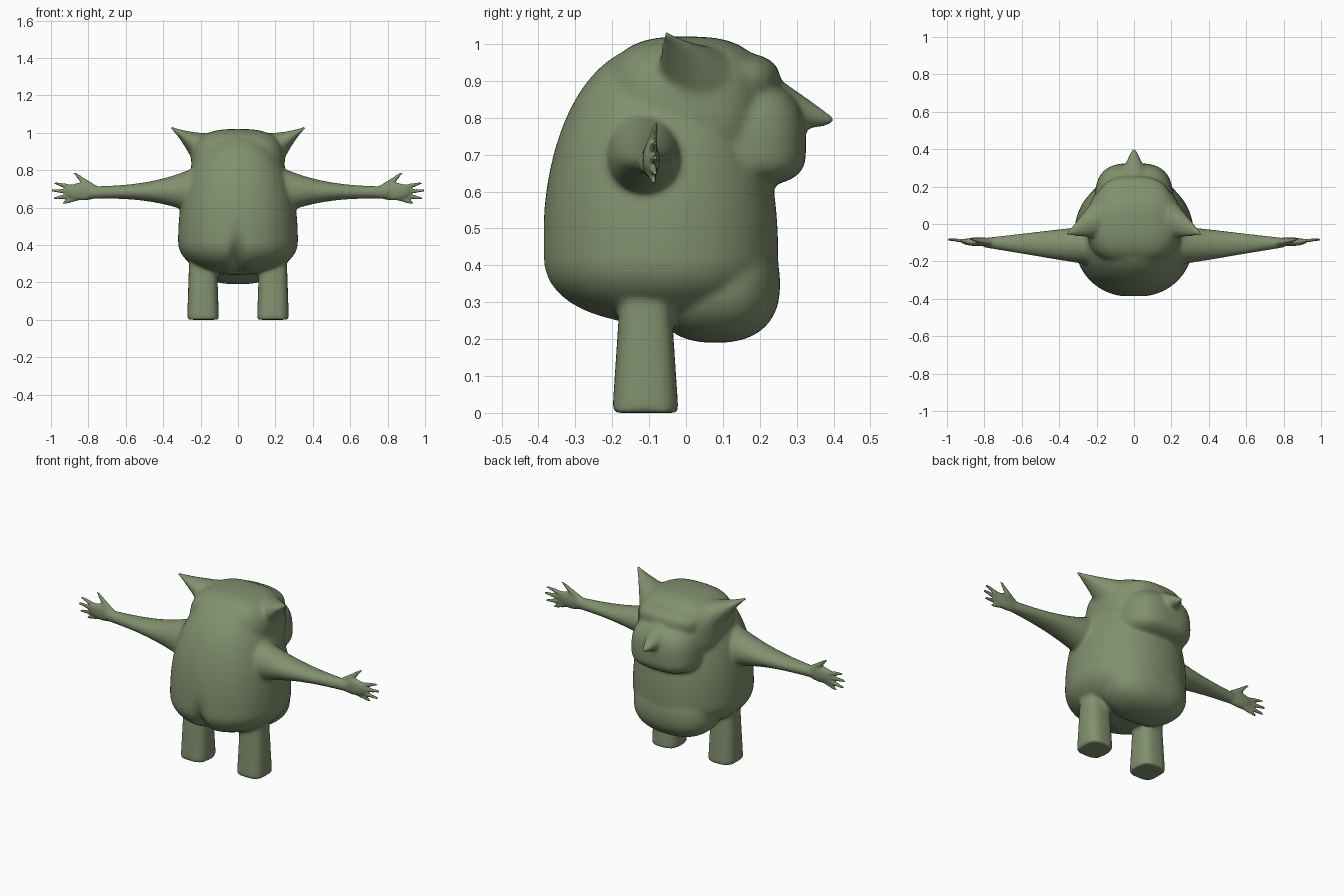
import bpy, bmesh, math
from mathutils import Vector

default_cube = bpy.data.objects.get("Cube")
if default_cube:
    bpy.data.objects.remove(default_cube)

# One olive colour for the whole skin
olive = (0.22, 0.28, 0.155, 1)
skin = bpy.data.materials.new("olive skin")
skin.use_nodes = True
skin.diffuse_color = olive
shader = skin.node_tree.nodes["Principled BSDF"]
shader.inputs["Base Color"].default_value = olive
shader.inputs["Roughness"].default_value = 0.7

form = bmesh.new()


def blob(center, radius, power, below=None):
    """Rounded mass; a separate radius below the centre makes it egg shaped."""
    made = bmesh.ops.create_icosphere(form, subdivisions=5, radius=1)
    for vert in made["verts"]:
        direction = vert.co.copy()
        size = sum(abs(part) ** power for part in direction) ** (-1 / power)
        scale = Vector(radius)
        if below and direction.z < 0:
            scale.z = below
        vert.co = Vector(center) + direction * size * scale


def limb(start, end, wide, tall, curve=1, power=2, steps=16, sides=24):
    """Tapering limb; wide and tall give the first and last half thickness."""
    start, end = Vector(start), Vector(end)
    along = (end - start).normalized()
    guide = Vector((1, 0, 0)) if abs(along.y) > abs(along.x) + abs(along.z) else Vector((0, 1, 0))
    across = (guide - along * guide.dot(along)).normalized()
    upward = along.cross(across)
    rings = []
    for step in range(steps + 1):
        t = step / steps
        taper = (1 - t) ** curve
        half_wide = wide[1] + (wide[0] - wide[1]) * (1 - t)
        half_tall = tall[1] + (tall[0] - tall[1]) * taper
        ring = []
        for side in range(sides):
            angle = math.tau * side / sides
            c, s = math.cos(angle), math.sin(angle)
            size = (abs(c) ** power + abs(s) ** power) ** (-1 / power)
            offset = across * c * half_wide + upward * s * half_tall
            ring.append(form.verts.new(start.lerp(end, t) + offset * size))
        rings.append(ring)
    form.faces.new(rings[0])
    form.faces.new(rings[-1])
    for lower, upper in zip(rings, rings[1:]):
        for side in range(sides):
            form.faces.new((lower[side - 1], lower[side], upper[side], upper[side - 1]))


# Leg
limb((0.187, -0.11, 0), (0.187, -0.11, 0.3), wide=(0.09, 0.07), tall=(0.085, 0.075), power=3)

# Arm and palm
limb((0.2, -0.115, 0.69), (0.8, -0.1, 0.68), wide=(0.11, 0.025), tall=(0.14, 0.033), curve=2.7)
blob((0.83, -0.095, 0.685), (0.09, 0.023, 0.047), power=2.2)

# Fingers fan out from the wrist
wrist = Vector((0.78, -0.1, 0.68))
for finger, length in enumerate((0.21, 0.22, 0.21, 0.17)):
    angle = 0.25 - 0.2 * finger
    reach = Vector((math.cos(angle), 0.08, math.sin(angle))) * length
    limb(wrist, wrist + reach, wide=(0.02, 0.006), tall=(0.02, 0.006), curve=0.7)

# Thumb
limb((0.77, -0.1, 0.69), (0.88, -0.08, 0.79), wide=(0.02, 0.005), tall=(0.03, 0.005))

# Ear
limb((0.16, 0.03, 0.9), (0.36, -0.055, 1.03), wide=(0.12, 0.006), tall=(0.11, 0.006), curve=1.4)

# Paired parts are repeated on the other side
bmesh.ops.mirror(form, geom=form.verts[:] + form.edges[:] + form.faces[:], axis='X')

# Torso, belly and crown
blob((0, -0.07, 0.42), (0.32, 0.32, 0.58), power=2.2, below=0.18)
blob((0, 0.08, 0.35), (0.25, 0.175, 0.16), power=2.4)
blob((0, 0, 0.83), (0.25, 0.22, 0.19), power=2.8)

# Jaw, brow and nose
blob((0, 0.1, 0.71), (0.21, 0.225, 0.2), power=3, below=0.1)
blob((0, 0.1, 0.9), (0.2, 0.155, 0.08), power=2.6)
limb((0, 0.2, 0.84), (0, 0.4, 0.79), wide=(0.1, 0.012), tall=(0.09, 0.012))

bmesh.ops.recalc_face_normals(form, faces=form.faces[:])
parts = bpy.data.meshes.new("loose_parts")
form.to_mesh(parts)
form.free()
body = bpy.data.objects.new("creature_body", parts)
bpy.context.scene.collection.objects.link(body)

# Fuse the parts into one skin
fuse = body.modifiers.new("fuse", 'REMESH')
fuse.mode = 'VOXEL'
fuse.voxel_size = 0.008
graph = bpy.context.evaluated_depsgraph_get()
fused = bpy.data.meshes.new_from_object(body.evaluated_get(graph))
body.modifiers.remove(fuse)
body.data = fused
bpy.data.meshes.remove(parts)
fused.name = "creature_body"

# Rear cleft, and soft joints that fade out towards the hands and ear tips
soft = body.vertex_groups.new(name="soft")
for vert in fused.vertices:
    x, y, z = vert.co
    if y < -0.2:
        groove = math.exp(-(x / 0.03) ** 2 - ((z - 0.32) / 0.11) ** 2)
        vert.co.y += 0.055 * groove
    weight = min(1, max(0.08, (0.4 - abs(x)) / 0.14))
    soft.add([vert.index], weight, 'REPLACE')
blend = body.modifiers.new("blend", 'SMOOTH')
blend.factor = 0.5
blend.iterations = 22
blend.vertex_group = soft.name

# Colour and smooth shading
fused.materials.clear()
fused.materials.append(skin)
for face in fused.polygons:
    face.use_smooth = True
